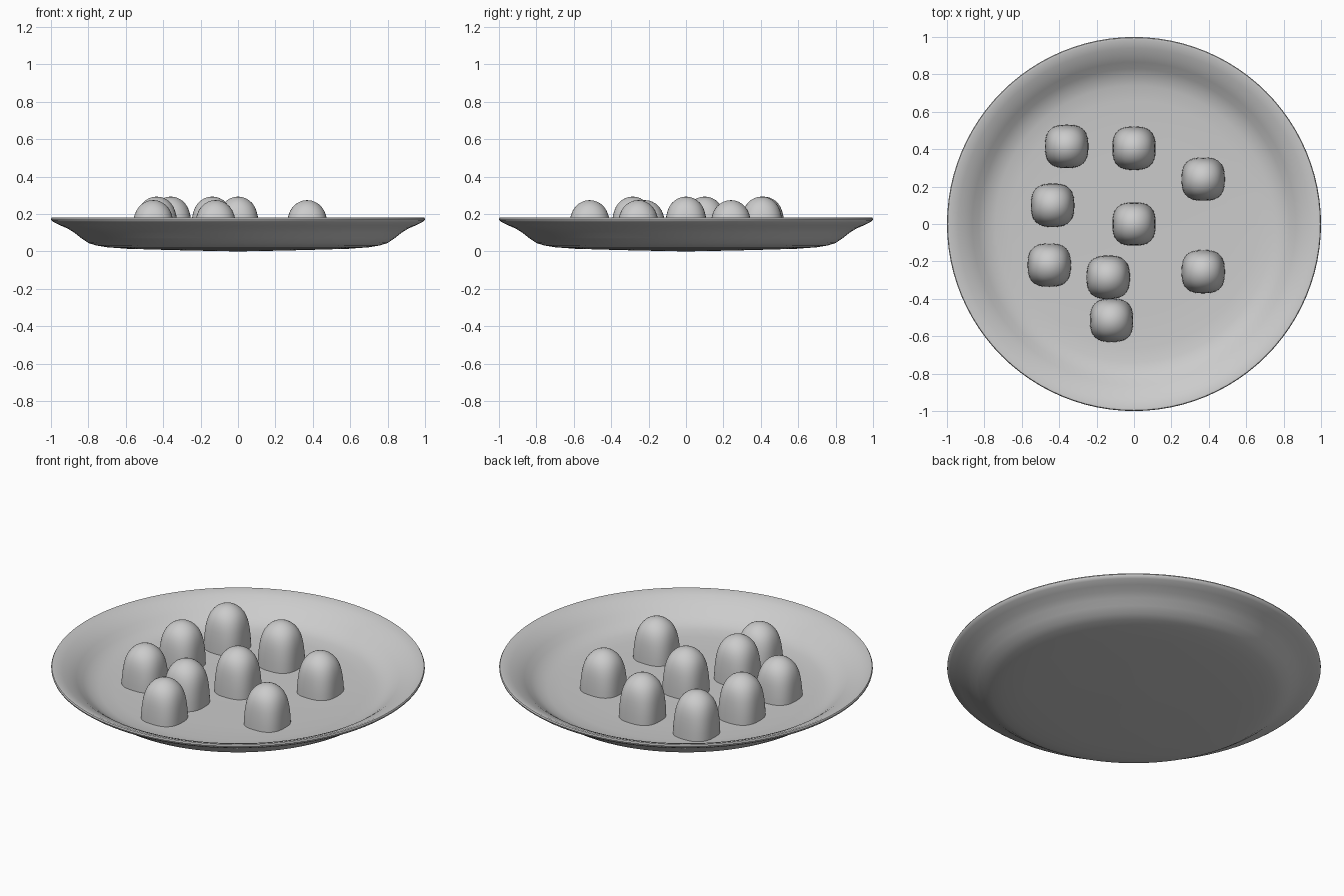
import bpy, bmesh
from math import sin, cos, pi, radians, copysign

if "Cube" in bpy.data.objects:
    bpy.data.objects.remove(bpy.data.objects["Cube"])


def lathe(name, profile, segments, squareness=None):
    """Revolve (radius, z) points; squareness gives a superellipse power per ring."""
    bm = bmesh.new()
    rings = []
    for i, (r, z) in enumerate(profile):
        if r == 0:
            rings.append([bm.verts.new((0, 0, z))])
            continue
        e = 2 / (squareness[i] if squareness else 2)
        ring = []
        for k in range(segments):
            a = 2 * pi * k / segments
            c, s = round(cos(a), 9), round(sin(a), 9)
            ring.append(bm.verts.new((r * copysign(abs(c) ** e, c),
                                      r * copysign(abs(s) ** e, s), z)))
        rings.append(ring)
    for a, b in zip(rings, rings[1:]):
        for k in range(segments):
            n = (k + 1) % segments
            if len(a) == 1:
                bm.faces.new((a[0], b[n], b[k]))
            elif len(b) == 1:
                bm.faces.new((a[k], a[n], b[0]))
            else:
                bm.faces.new((a[k], a[n], b[n], b[k]))
    if len(rings[0]) > 1:
        bm.faces.new(rings[0][::-1])
    bmesh.ops.recalc_face_normals(bm, faces=bm.faces)
    mesh = bpy.data.meshes.new(name)
    bm.to_mesh(mesh)
    bm.free()
    obj = bpy.data.objects.new(name, mesh)
    bpy.context.collection.objects.link(obj)
    bpy.ops.object.select_all(action='DESELECT')
    obj.select_set(True)
    bpy.context.view_layer.objects.active = obj
    bpy.ops.object.shade_smooth_by_angle(angle=radians(40))
    return obj


# Plate: underside out to the rim, then back across the dish
lathe("plate", [
    (0, 0), (0.12, 0.002), (0.35, 0.007), (0.59, 0.014), (0.70, 0.022),
    (0.76, 0.032), (0.80, 0.045), (0.84, 0.072), (0.875, 0.100),
    (0.91, 0.122), (0.95, 0.139), (0.985, 0.156), (0.998, 0.166),
    (1.0, 0.174), (0.996, 0.181), (0.985, 0.182), (0.94, 0.164),
    (0.90, 0.145), (0.865, 0.120), (0.83, 0.092), (0.79, 0.068),
    (0.74, 0.054), (0.66, 0.047), (0.50, 0.043), (0.25, 0.041), (0, 0.04),
], 96)

# Gumdrop-shaped sweets: squarish base rounding into a dome
drop_profile = [
    (0.116, -0.255), (0.115, -0.20), (0.112, -0.155), (0.109, -0.125),
    (0.105, -0.10), (0.099, -0.077), (0.090, -0.055), (0.077, -0.036),
    (0.060, -0.020), (0.041, -0.009), (0.021, -0.002), (0, 0),
]
powers = [2.7, 2.7, 2.6, 2.5, 2.4, 2.3, 2.2, 2.1, 2, 2, 2, 2]

TALL, SHORT = 0.293, 0.274
sweets = [
    (-0.36, 0.415, TALL), (0, 0.405, TALL), (0.37, 0.24, SHORT),
    (-0.435, 0.10, TALL), (0, 0, TALL), (-0.453, -0.22, SHORT),
    (-0.138, -0.285, TALL), (0.37, -0.255, SHORT), (-0.12, -0.515, SHORT),
]
for i, (x, y, top) in enumerate(sweets):
    lathe(f"sweet_{i + 1}", drop_profile, 48, powers).location = (x, y, top)
